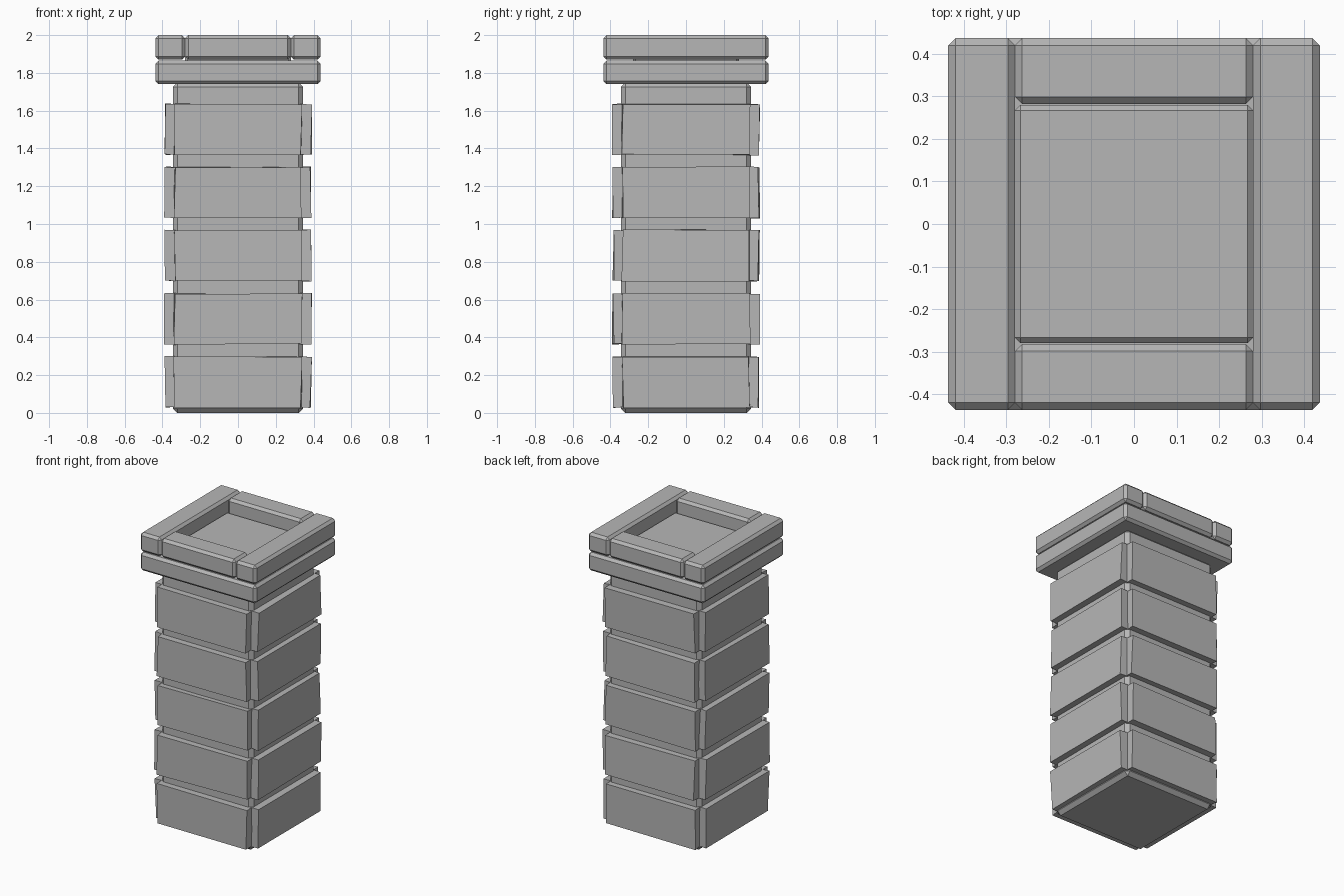
import bpy
import bmesh
import math
import random
from mathutils import Matrix, Vector

random.seed(7)
if "Cube" in bpy.data.objects:
    bpy.data.objects.remove(bpy.data.objects["Cube"], do_unlink=True)

stone = bpy.data.materials.new("grey stone")
stone.use_nodes = True
GREY = (0.47, 0.47, 0.47, 1)
stone.diffuse_color = GREY
stone.node_tree.nodes["Principled BSDF"].inputs["Base Color"].default_value = GREY


def finish(name, bm):
    mesh = bpy.data.meshes.new(name)
    bmesh.ops.recalc_face_normals(bm, faces=bm.faces)
    bm.to_mesh(mesh)
    bm.free()
    mesh.materials.append(stone)
    obj = bpy.data.objects.new(name, mesh)
    bpy.context.collection.objects.link(obj)
    return obj


def box_mesh(low, high):
    bm = bmesh.new()
    low, high = Vector(low), Vector(high)
    bmesh.ops.create_cube(bm, size=1)
    for v in bm.verts:
        v.co = (low + high) / 2 + v.co * (high - low)
    return bm


def block(name, low, high, chamfer):
    bm = box_mesh(low, high)
    bmesh.ops.bevel(bm, geom=bm.edges[:], offset=chamfer, segments=1,
                    affect='EDGES', profile=0.5)
    return finish(name, bm)


# Central shaft
block("shaft", (-0.345, -0.345, 0), (0.345, 0.345, 1.75), 0.024)

# Rough facing stones: five courses on four sides, outer corners uneven
for row in range(5):
    z = 0.03 + row * 0.334
    for i, side in enumerate(("front", "left", "back", "right")):
        bm = box_mesh((-0.336, -0.387, z), (0.336, -0.3, z + 0.269))
        for v in bm.verts:
            v.co.x += random.uniform(-0.006, 0.006)
            v.co.z += random.uniform(-0.004, 0.004)
            if v.co.y < -0.35:
                v.co.y += random.uniform(-0.006, 0.008)
        bm.transform(Matrix.Rotation(i * math.pi / 2, 4, 'Z'))
        finish(f"{side}_stone_{row + 1}", bm)

# Capital slab
block("cap_slab", (-0.437, -0.437, 1.74), (0.437, 0.437, 1.865), 0.017)

# Rim of four beams around a sunken panel
for side, s in (("left", 1), ("right", -1)):
    a, b = sorted((0.28 * s, 0.437 * s))
    block(f"{side}_rim_beam", (a, -0.437, 1.87), (b, 0.437, 2), 0.017)
for side, s in (("front", -1), ("back", 1)):
    a, b = sorted((0.282 * s, 0.437 * s))
    block(f"{side}_rim_beam", (-0.28, a, 1.87), (0.28, b, 2), 0.017)
block("sunken_panel", (-0.28, -0.28, 1.84), (0.28, 0.28, 1.91), 0.013)
